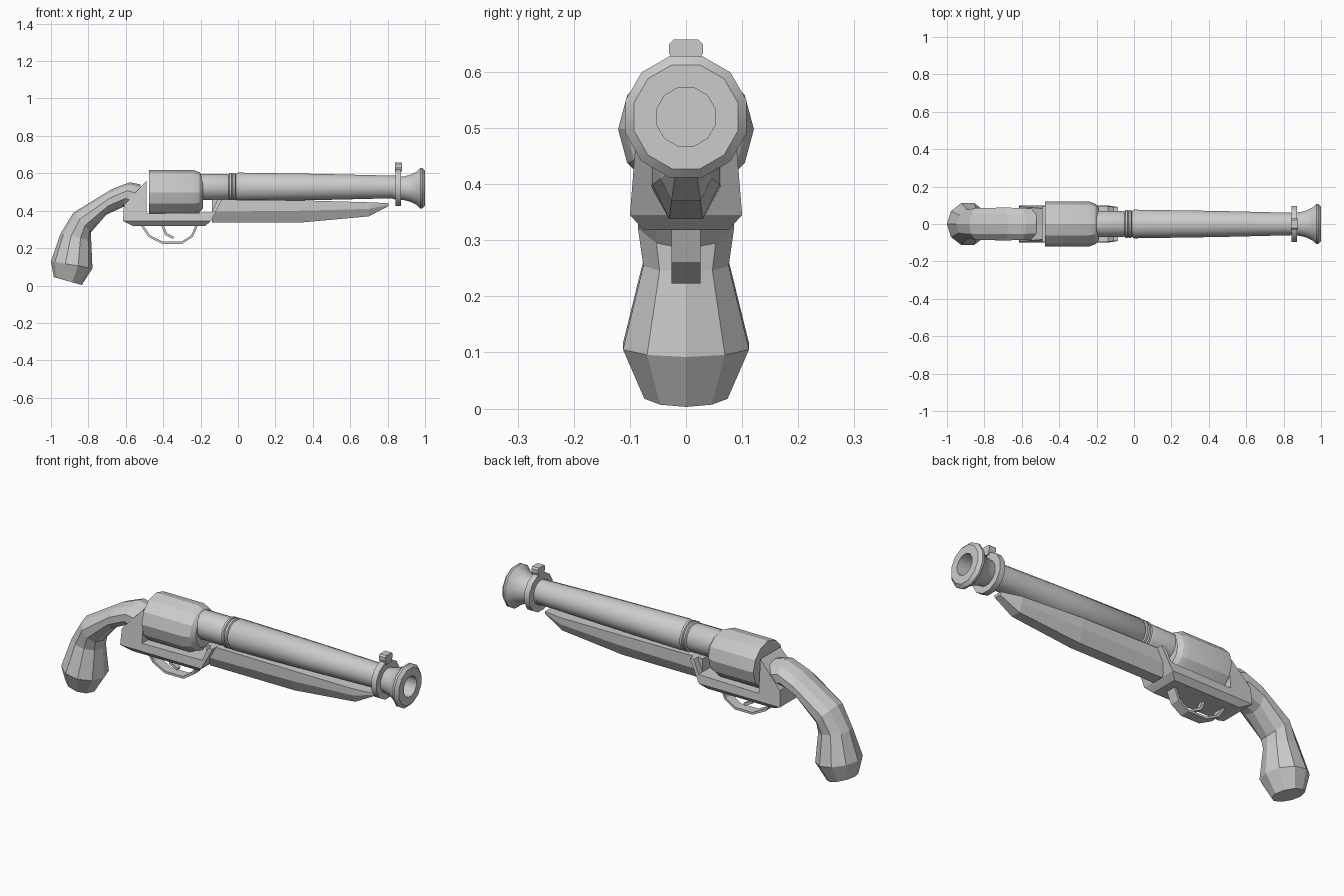
import bpy, bmesh, math

cube = bpy.data.objects.get("Cube")
if cube:
    bpy.data.objects.remove(cube, do_unlink=True)

grey = bpy.data.materials.new("plain_grey")
grey.use_nodes = True
GREY = (0.6, 0.6, 0.6, 1)
grey.diffuse_color = GREY
grey.node_tree.nodes["Principled BSDF"].inputs["Base Color"].default_value = GREY


def loft(name, rings, closed=False, smooth=None):
    """Skin a list of rings; cap the ends, or join last ring to first if closed."""
    bm = bmesh.new()
    loops = [[bm.verts.new(p) for p in ring] for ring in rings]
    n = len(loops[0])
    pairs = list(zip(loops, loops[1:]))
    if closed:
        pairs.append((loops[-1], loops[0]))
    else:
        bm.faces.new(loops[0])
        bm.faces.new(loops[-1][::-1])
    for a, b in pairs:
        for i in range(n):
            j = (i + 1) % n
            bm.faces.new((a[i], b[i], b[j], a[j]))
    bmesh.ops.recalc_face_normals(bm, faces=bm.faces)
    mesh = bpy.data.meshes.new(name)
    bm.to_mesh(mesh)
    bm.free()
    mesh.materials.append(grey)
    obj = bpy.data.objects.new(name, mesh)
    bpy.context.collection.objects.link(obj)
    if smooth:
        bpy.ops.object.select_all(action='DESELECT')
        obj.select_set(True)
        bpy.context.view_layer.objects.active = obj
        bpy.ops.object.shade_smooth_by_angle(angle=math.radians(smooth))
    return obj


def lathe(name, profile, axis_z, sides=12, turn=0.5, closed=False, smooth=None):
    """Turn (x, radius) pairs about a line along x."""
    angles = [2 * math.pi * (i + turn) / sides for i in range(sides)]
    rings = [[(x, r * math.cos(a), axis_z + r * math.sin(a)) for a in angles]
             for x, r in profile]
    return loft(name, rings, closed, smooth)


def slab(name, profile, half):
    """Extrude an (x, z) outline sideways; half(z) gives its half width."""
    return loft(name, [[(x, s * half(z), z) for x, z in profile] for s in (-1, 1)])


def band(name, path, thick, half):
    """Flat strip following an (x, z) path."""
    rings = []
    for i, (x, z) in enumerate(path):
        a, b = path[max(i - 1, 0)], path[min(i + 1, len(path) - 1)]
        dx, dz = b[0] - a[0], b[1] - a[1]
        k = thick / 2 / math.hypot(dx, dz)
        rings.append([(x - t * dz * k, s * half, z + t * dx * k)
                      for s, t in ((-1, -1), (1, -1), (1, 1), (-1, 1))])
    return loft(name, rings)


# Barrel with double ring and hollow, flared muzzle
lathe("barrel", [(-0.22, .072), (-0.06, .072), (-0.05, .068), (-0.045, .077),
                 (-0.035, .077), (-0.031, .07), (-0.027, .077), (-0.016, .077),
                 (-0.012, .07), (0, .078), (0.45, .071), (0.85, .061)],
      0.527, sides=16, smooth=35)
lathe("muzzle", [(0.83, .06), (0.89, .066), (0.925, .076), (0.955, .092),
                 (0.975, .112), (0.985, .112), (1.0, .096), (1.0, .054),
                 (0.87, .054)], 0.52, smooth=35)

# Front sight on its collar
lathe("sight_collar", [(0.842, .1), (0.872, .1), (0.872, .055), (0.842, .055)],
      0.523, closed=True, smooth=35)
sight = [(.022, .61), (.025, .625), (.03, .633), (.03, .65), (.022, .658)]
outline = sight + [(-y, z) for y, z in reversed(sight)]
loft("front_sight", [[(x, y, z) for y, z in outline] for x in (0.84, 0.878)])

# Revolving chamber
lathe("chamber", [(-0.476, .121), (-0.24, .121), (-0.205, .107), (-0.187, .085)],
      0.498, turn=0, smooth=25)

# Open frame: floor, rear shield and front post, with a narrowing belly
slab("frame", [(-0.615, .345), (-0.145, .345), (-0.085, .46), (-0.11, .46),
               (-0.14, .39), (-0.49, .385), (-0.49, .56), (-0.61, .43)],
     lambda z: 0.1 - 0.08 * (z - 0.345))
loft("frame_belly", [[(a, -h, z), (b, -h, z), (b, h, z), (a, h, z)]
                     for a, b, h, z in ((-0.615, -0.145, .1, .345),
                                        (-0.56, -0.176, .075, .318))])

# Fore-end under the barrel: x, top, shoulder, bottom, half width, bottom half width
stock = [(-0.14, .46, .395, .338, .062, .03), (0.35, .455, .4, .338, .06, .03),
         (0.7, .445, .41, .37, .045, .026), (0.805, .44, .432, .425, .022, .018)]
loft("fore_end", [[(x, -w, top), (x, -w, mid), (x, -b, low),
                   (x, b, low), (x, w, mid), (x, w, top)]
                  for x, top, mid, low, w, b in stock])

# Trigger guard and trigger
band("trigger_guard", [(-0.515, .325), (-0.475, .265), (-0.405, .229), (-0.3, .229),
                       (-0.245, .265), (-0.22, .325)], 0.012, 0.026)
band("trigger", [(-0.405, .325), (-0.385, .275), (-0.345, .255)], 0.014, 0.012)

# Curved grip: upper edge, lower edge and half width of each section
sections = [((-0.52, .54), (-0.52, .39), .085), ((-0.58, .552), (-0.615, .42), .09),
            ((-0.675, .515), (-0.705, .378), .092), ((-0.88, .39), (-0.785, .285), .09),
            ((-0.95, .275), (-0.785, .243), .08), ((-1.0, .13), (-0.778, .092), .118),
            ((-0.985, .045), (-0.835, .003), .078)]
rings = []
for up, low, w in sections:
    cx, cz = (up[0] + low[0]) / 2, (up[1] + low[1]) / 2
    ring = []
    for i in range(10):
        a = math.pi * i / 5
        ring.append((cx + (up[0] - cx) * math.cos(a), w * math.sin(a),
                     cz + (up[1] - cz) * math.cos(a)))
    rings.append(ring)
loft("grip", rings)
